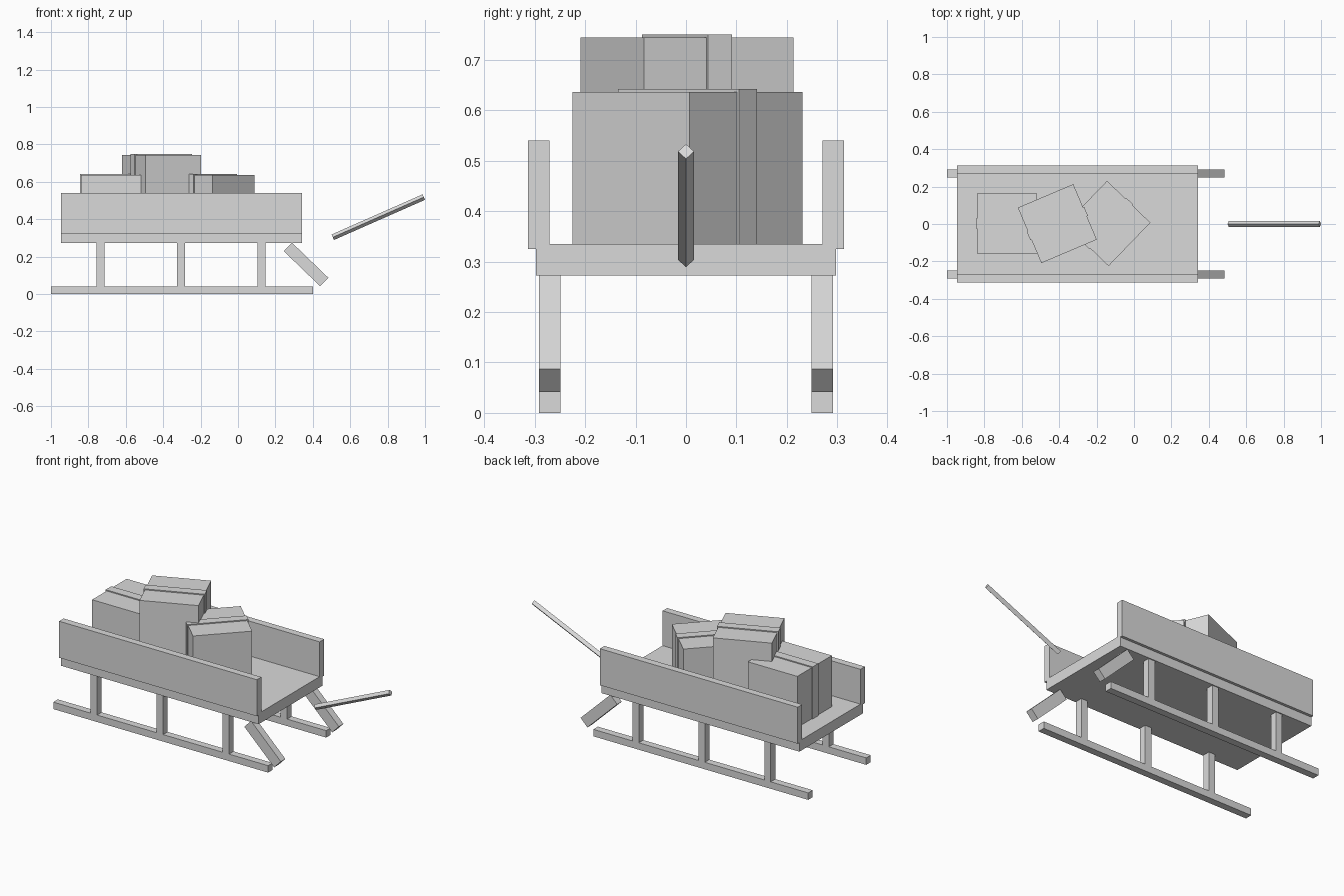
import bpy
from math import radians

cube = bpy.data.objects.get("Cube")
if cube:
    bpy.data.objects.remove(cube, do_unlink=True)

# One plain grey for the whole model
grey = bpy.data.materials.new("plain_grey")
grey.use_nodes = True
colour = (0.7, 0.7, 0.7, 1)
grey.diffuse_color = colour
grey.node_tree.nodes["Principled BSDF"].inputs["Base Color"].default_value = colour


def finish(name):
    obj = bpy.context.object
    obj.name = name
    obj.data.materials.append(grey)
    return obj


def box(name, centre, size, rotation=(0, 0, 0)):
    bpy.ops.mesh.primitive_cube_add(size=1, location=centre, rotation=rotation)
    bpy.context.object.scale = size
    return finish(name)


def span(name, x, y, z):
    """Box given by its lower and upper limit on each axis."""
    limits = (x, y, z)
    return box(name, [(a + b) / 2 for a, b in limits], [b - a for a, b in limits])


# Sled bed
BED_X = (-0.947, 0.342)
span("bed", BED_X, (-0.297, 0.297), (0.272, 0.335))

# Side boards, runners, posts and front braces on both sides
BEAM = 0.042
for side, s in (("left", 1), ("right", -1)):
    y = s * 0.27
    beam_y = (y - BEAM / 2, y + BEAM / 2)
    board_y = (s * 0.292 - BEAM / 2, s * 0.292 + BEAM / 2)
    span(f"{side}_side_board", BED_X, board_y, (0.325, 0.54))
    span(f"{side}_runner", (-1, 0.4), beam_y, (0, 0.041))
    for i in range(3):
        x = -0.735 + 0.43 * i
        span(f"{side}_post_{i + 1}", (x - BEAM / 2, x + BEAM / 2), beam_y, (0.03, 0.28))
    box(f"{side}_front_brace", (0.364, y, 0.158), (0.27, BEAM, 0.063),
        (0, radians(44), 0))

# Pull handle, a slanted four-sided rod
bpy.ops.mesh.primitive_cylinder_add(
    vertices=4, radius=0.016, depth=0.532,
    location=(0.75, 0, 0.411), rotation=(0, radians(66.2), 0))
finish("pull_handle")

# Parcels with a raised strap around the middle
SIDE, BULGE = 0.322, 0.006
parcels = (
    ("rear_parcel", -0.679, 0.003, 0.636, 0),
    ("top_parcel", -0.41, 0.002, 0.744, 23),
    ("front_parcel", -0.14, 0.003, 0.636, 46),
)
for name, x, y, top, turn in parcels:
    centre = (x, y, top - SIDE / 2)
    rotation = (0, 0, radians(turn))
    wide = SIDE + 2 * BULGE
    box(name, centre, (SIDE, SIDE, SIDE), rotation)
    box(f"{name}_strap", centre, (wide, 0.052, wide), rotation)
